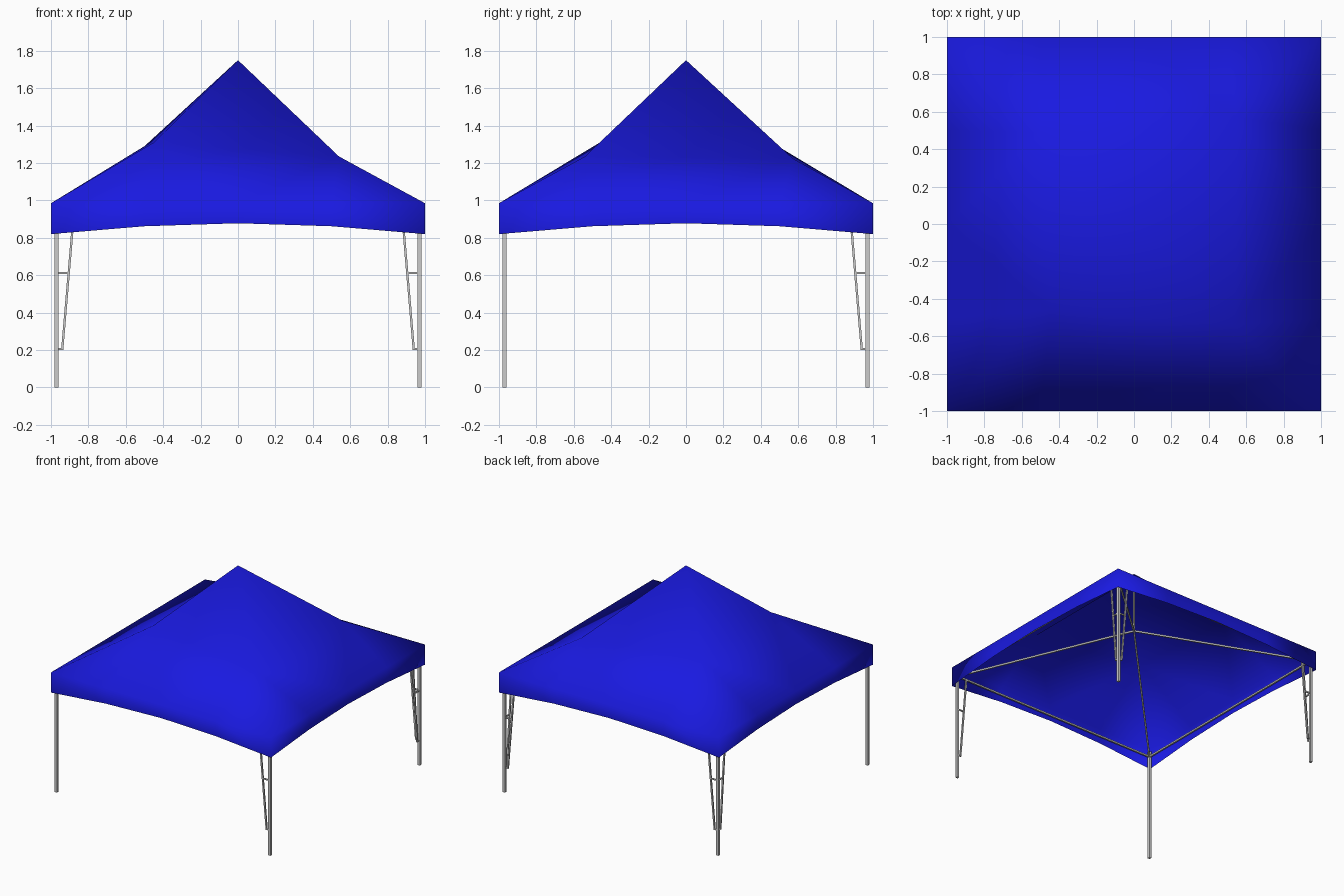
import bpy, bmesh
from mathutils import Vector

if "Cube" in bpy.data.objects:
    bpy.data.objects.remove(bpy.data.objects["Cube"])

blue = bpy.data.materials.new("blue_fabric")
blue.diffuse_color = (0.01, 0.01, 0.75, 1)
blue.use_nodes = True
blue.node_tree.nodes["Principled BSDF"].inputs["Base Color"].default_value = blue.diffuse_color

EAVE, PEAK, LEG, BAR = 0.985, 1.75, 0.97, 0.905


def finish(bm, name, material=None):
    mesh = bpy.data.meshes.new(name)
    bm.to_mesh(mesh)
    bm.free()
    obj = bpy.data.objects.new(name, mesh)
    bpy.context.collection.objects.link(obj)
    if material:
        mesh.materials.append(material)
    return obj


def rod(name, a, b, w):
    """Square tube of width w from a to b."""
    a, b = Vector(a), Vector(b)
    d = b - a
    bm = bmesh.new()
    bmesh.ops.create_cube(bm, size=1)
    bmesh.ops.scale(bm, vec=(w, w, d.length), verts=bm.verts)
    if abs(d.x) + abs(d.y) > 1e-6:
        bmesh.ops.rotate(bm, matrix=d.to_track_quat('Z', 'Y').to_matrix(), verts=bm.verts)
    bmesh.ops.translate(bm, vec=(a + b) / 2, verts=bm.verts)
    return finish(bm, name)


# Canopy: peak, hip kinks, eave ring and a valance with an arched lower edge
bm = bmesh.new()
peak = bm.verts.new((0, 0, PEAK))
kinks = [bm.verts.new(p) for p in ((-0.45, -0.46, 1.31), (0.54, -0.54, 1.235),
                                   (0.55, 0.57, 1.225), (-0.5, 0.49, 1.29))]
corners = [(-1, -1), (1, -1), (1, 1), (-1, 1)]
drop = [0.82, 0.862, 0.878, 0.862]
eave, hem = [], []
for i in range(4):
    a, b = Vector(corners[i]), Vector(corners[(i + 1) % 4])
    for j in range(4):
        p = a.lerp(b, j / 4)
        eave.append(bm.verts.new((p.x, p.y, EAVE)))
        hem.append(bm.verts.new((p.x, p.y, drop[j])))
for i in range(4):
    k0, k1 = kinks[i], kinks[(i + 1) % 4]
    e = [eave[(4 * i + j) % 16] for j in range(5)]
    bm.faces.new((peak, k0, k1))
    bm.faces.new((k0, e[2], k1))
    for j in range(4):
        bm.faces.new((k0 if j < 2 else k1, e[j], e[j + 1]))
for i in range(16):
    j = (i + 1) % 16
    bm.faces.new((eave[i], hem[i], hem[j], eave[j]))
bmesh.ops.recalc_face_normals(bm, faces=bm.faces)
for f in bm.faces:
    f.smooth = True
finish(bm, "canopy", blue)

# Legs, perimeter rails and roof rods meeting at the centre pole
for i, (x, y) in enumerate(corners):
    x2, y2 = corners[(i + 1) % 4]
    rod("leg", (x * LEG, y * LEG, 0), (x * LEG, y * LEG, 0.95), 0.02)
    rod("rail", (x * LEG, y * LEG, BAR), (x2 * LEG, y2 * LEG, BAR), 0.013)
    rod("roof_rod", (x * LEG, y * LEG, BAR), (0, 0, 1.24), 0.013)
rod("centre_pole", (0, 0, 1.23), (0, 0, 1.73), 0.013)


# Leg braces: a leaning strut with two short links back to the leg
def brace(x, y, dx, dy):
    def at(offset, z):
        return (x * LEG + dx * offset, y * LEG + dy * offset, z)
    rod("brace_strut", at(0.03, 0.2), at(0.09, BAR), 0.012)
    rod("brace_lower_link", at(0, 0.205), at(0.035, 0.205), 0.01)
    rod("brace_upper_link", at(0, 0.613), at(0.067, 0.613), 0.01)


for x, y, dx, dy in ((1, -1, -1, 0), (1, 1, -1, 0), (1, 1, 0, -1),
                     (-1, 1, 1, 0), (-1, 1, 0, -1)):
    brace(x, y, dx, dy)
